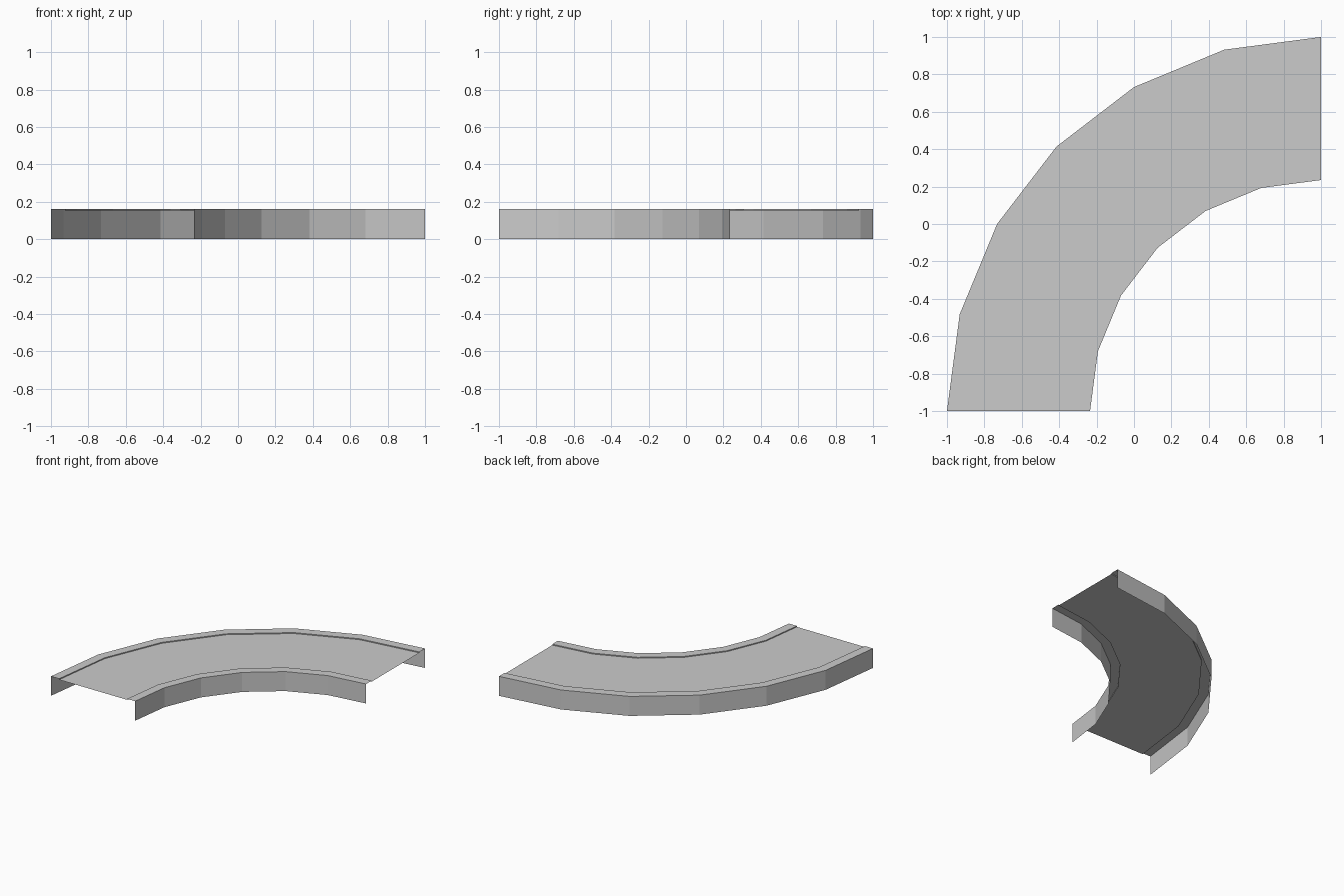
import bpy
from math import sin, cos, radians

if "Cube" in bpy.data.objects:
    bpy.data.objects.remove(bpy.data.objects["Cube"])

CX, CY = 1.0, -1.0          # centre of the bend
STEPS = 6                   # flat segments over the quarter turn
R_IN, R_OUT = 1.235, 2.0    # wall radii
K_IN, K_OUT = 1.308, 1.926  # road edges
TOP, ROAD = 0.16, 0.152     # kerb and road heights


def sweep(name, profile):
    """Sweep an open (radius, height) profile through the quarter turn."""
    n = len(profile)
    verts, faces = [], []
    for s in range(STEPS + 1):
        a = radians(90 + 90 * s / STEPS)
        verts += [(CX + r * cos(a), CY + r * sin(a), z) for r, z in profile]
    for s in range(STEPS):
        for i in range(n - 1):
            p = s * n + i
            faces.append((p, p + 1, p + n + 1, p + n))
    mesh = bpy.data.meshes.new(name)
    mesh.from_pydata(verts, [], faces)
    obj = bpy.data.objects.new(name, mesh)
    bpy.context.collection.objects.link(obj)
    return obj


# Sunken road surface
sweep("road_surface", [(K_IN, ROAD), (K_OUT, ROAD)])
# Side wall, kerb top and small step down to the road, on each side
sweep("inner_kerb", [(R_IN, 0), (R_IN, TOP), (K_IN, TOP), (K_IN, ROAD)])
sweep("outer_kerb", [(K_OUT, ROAD), (K_OUT, TOP), (R_OUT, TOP), (R_OUT, 0)])
